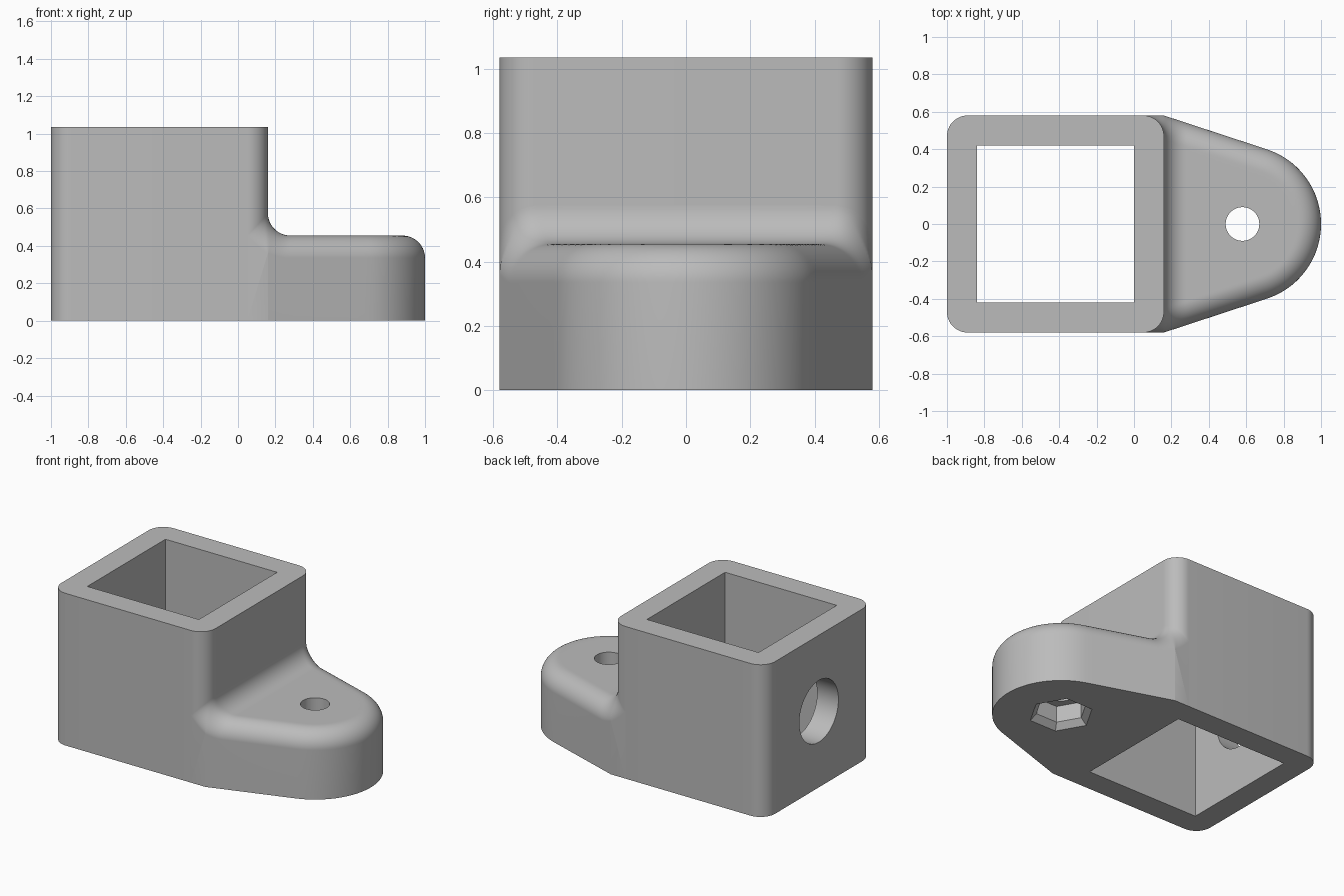
import bpy, bmesh
from math import sin, cos, pi, sqrt, hypot, atan2, radians

if "Cube" in bpy.data.objects:
    bpy.data.objects.remove(bpy.data.objects["Cube"])

grey = bpy.data.materials.new("plain grey")
grey.use_nodes = True
colour = (0.5, 0.5, 0.5, 1)
grey.diffuse_color = colour
grey.node_tree.nodes["Principled BSDF"].inputs["Base Color"].default_value = colour

HALF, WALL_X, CORNER = 0.58, 0.16, 0.11      # socket half width, right face, corner radius
TOP, LUG_TOP, FILLET = 1.035, 0.455, 0.12
NOSE_X, NOSE_R = 0.58, 0.42                  # rounded nose of the lug
TANGENT = 2 * atan2(NOSE_R, HALF)            # where the straight sides meet the nose


def finish(name, bm):
    bmesh.ops.recalc_face_normals(bm, faces=bm.faces)
    mesh = bpy.data.meshes.new(name)
    bm.to_mesh(mesh)
    bm.free()
    mesh.materials.append(grey)
    obj = bpy.data.objects.new(name, mesh)
    bpy.context.collection.objects.link(obj)
    return obj


def loft(name, rings):
    """Closed solid through a stack of matching rings."""
    bm = bmesh.new()
    loops = [[bm.verts.new(p) for p in ring] for ring in rings]
    count = len(loops[0])
    for low, high in zip(loops, loops[1:]):
        for i in range(count):
            j = (i + 1) % count
            bm.faces.new((low[i], low[j], high[j], high[i]))
    bm.faces.new(loops[0])
    bm.faces.new(loops[-1])
    return finish(name, bm)


def circle(x, r, z, n, y=0):
    return [(x + r * cos(2 * pi * i / n), y + r * sin(2 * pi * i / n), z) for i in range(n)]


def rounded_square(cx, half, r, z, n=16):
    pts = []
    for k, (sx, sy) in enumerate([(1, 1), (-1, 1), (-1, -1), (1, -1)]):
        for i in range(n + 1):
            a = (k + i / n) * pi / 2
            pts.append((cx + sx * (half - r) + r * cos(a), sy * (half - r) + r * sin(a), z))
    return pts


def cut(obj, cutter):
    mod = obj.modifiers.new("cut", 'BOOLEAN')
    mod.operation, mod.solver, mod.object = 'DIFFERENCE', 'EXACT', cutter
    bpy.ops.object.select_all(action='DESELECT')
    bpy.context.view_layer.objects.active = obj
    obj.select_set(True)
    bpy.ops.object.modifier_apply(modifier=mod.name)
    bpy.data.objects.remove(cutter)


def smooth(obj):
    bpy.ops.object.select_all(action='DESELECT')
    bpy.context.view_layer.objects.active = obj
    obj.select_set(True)
    bpy.ops.object.shade_smooth_by_angle(angle=radians(35))


# Square socket with an open shaft and a round hole in its left wall
mid = WALL_X - HALF
socket = loft("square_socket", [rounded_square(mid, HALF, CORNER, z) for z in (0, TOP)])
shaft = [(mid + sx * 0.42, sy * 0.42) for sx, sy in [(1, 1), (-1, 1), (-1, -1), (1, -1)]]
cut(socket, loft("shaft_cutter", [[(x, y, z) for x, y in shaft] for z in (-0.1, 1.2)]))
side = [[(x, p[0], p[1] + TOP / 2) for p in circle(0, 0.21, 0, 64)] for x in (-1.1, -0.7)]
cut(socket, loft("side_hole_cutter", side))
smooth(socket)


# Mounting lug: rounded rim, and a fillet running up into the socket
def inner_x(y):
    over = max(abs(y) - (HALF - CORNER), 0)
    return WALL_X - CORNER + sqrt(max(CORNER ** 2 - over ** 2, 0))


def outer_x(y):
    y = abs(y)
    if y < NOSE_R * sin(TANGENT):
        return NOSE_X + sqrt(NOSE_R ** 2 - y * y)
    return NOSE_X + (NOSE_R - y * sin(TANGENT)) / cos(TANGENT)


def quarter(d):
    """Drop of a quarter round at distance d from its edge."""
    gap = min(max(FILLET - d, 0), FILLET)
    return FILLET - sqrt(FILLET ** 2 - gap ** 2)


def lug_height(x, y):
    y = abs(y)
    dx = x - NOSE_X
    if atan2(y, dx) < TANGENT:
        rim = NOSE_R - hypot(dx, y)
    else:
        rim = NOSE_R - dx * cos(TANGENT) - y * sin(TANGENT)
    rim = min(rim, HALF - y)
    away = hypot(max(x - WALL_X + CORNER, 0), max(y - HALF + CORNER, 0)) - CORNER
    return LUG_TOP - quarter(rim) + quarter(away)


ROWS, COLS = 96, 56
bm = bmesh.new()
top, base = [], []
for r in range(ROWS + 1):
    y = HALF * sin((r / ROWS - 0.5) * pi)
    x0, x1 = inner_x(y), outer_x(y)
    xs = [x0 + (x1 - x0) * (1 - cos(pi * c / COLS)) / 2 for c in range(COLS + 1)]
    top.append([bm.verts.new((x, y, lug_height(x, y))) for x in xs])
    base.append([bm.verts.new((x, y, 0)) for x in (x0, x1)])
for r in range(ROWS):
    a, b, p, q = top[r], top[r + 1], base[r], base[r + 1]
    for c in range(COLS):
        bm.faces.new((a[c], a[c + 1], b[c + 1], b[c]))
    bm.faces.new((a[-1], p[1], q[1], b[-1]))
    bm.faces.new((a[0], b[0], q[0], p[0]))
    bm.faces.new((p[0], q[0], q[1], p[1]))
for r in (0, ROWS):
    bm.faces.new(top[r] + base[r][::-1])
lug = finish("mounting_lug", bm)

# Bolt hole, and a chamfered hexagonal nut pocket underneath
cut(lug, loft("bolt_cutter", [circle(NOSE_X, 0.09, z, 48) for z in (-0.1, 0.7)]))
pocket = [(0.21, -0.01), (0.16, 0.04), (0.16, 0.15)]
cut(lug, loft("nut_cutter", [circle(NOSE_X, r, z, 6) for r, z in pocket]))
smooth(lug)
